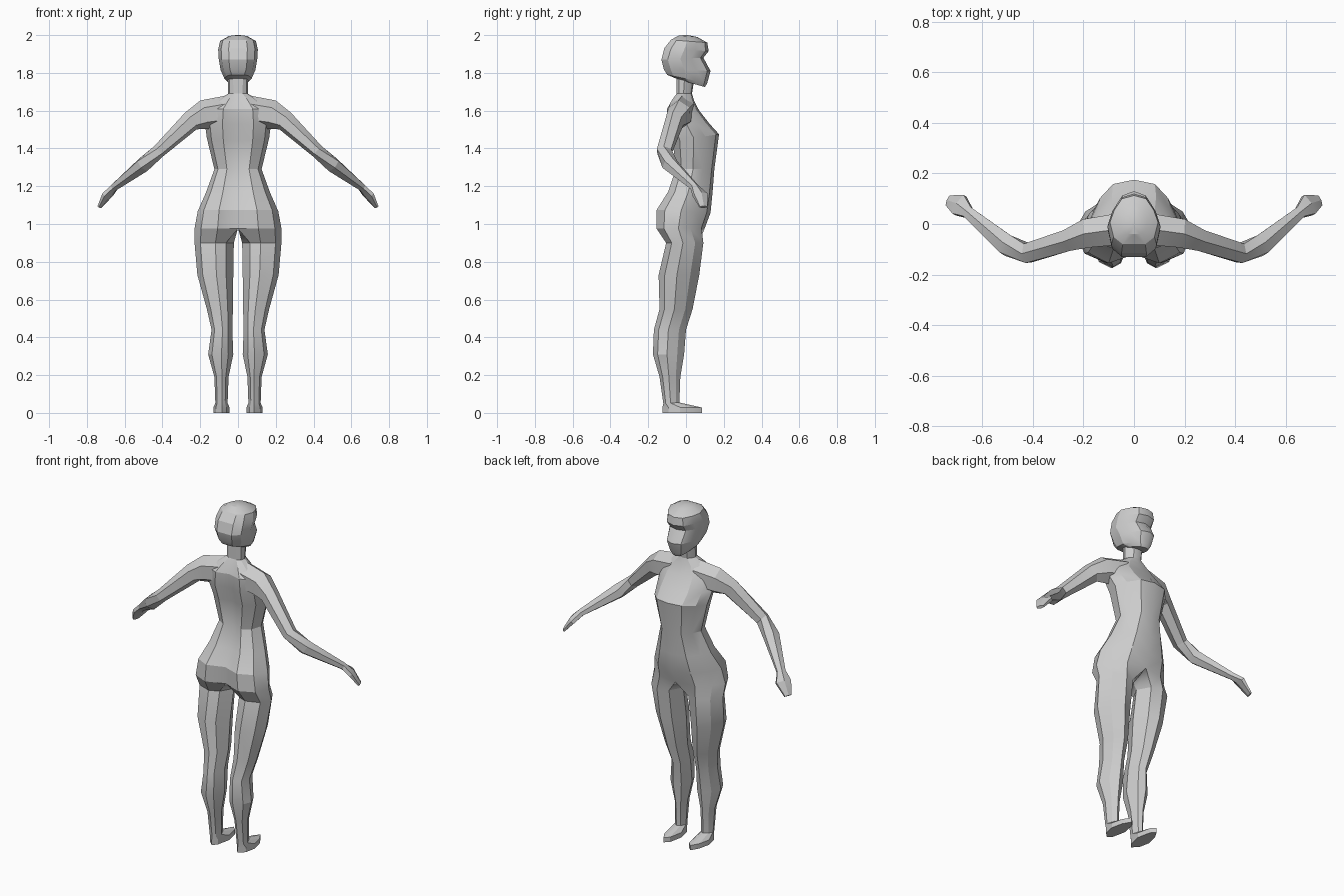
import bpy, bmesh, math
from mathutils import Vector

if "Cube" in bpy.data.objects:
    bpy.data.objects.remove(bpy.data.objects["Cube"])


def loft(name, rings):
    """Skin closed rings, drop faces on the symmetry plane, mirror across x."""
    bm = bmesh.new()
    loops = [[bm.verts.new(p) for p in r] for r in rings]
    n = len(loops[0])
    for a, b in zip(loops, loops[1:]):
        for i in range(n):
            j = (i + 1) % n
            bm.faces.new((a[i], a[j], b[j], b[i]))
    bm.faces.new(loops[0][::-1])
    bm.faces.new(loops[-1])
    bmesh.ops.recalc_face_normals(bm, faces=bm.faces)
    flat = [f for f in bm.faces if all(abs(v.co.x) < 1e-5 for v in f.verts)]
    bmesh.ops.delete(bm, geom=flat, context='FACES')
    me = bpy.data.meshes.new(name)
    bm.to_mesh(me)
    bm.free()
    ob = bpy.data.objects.new(name, me)
    bpy.context.collection.objects.link(ob)
    mod = ob.modifiers.new("mirror", 'MIRROR')
    mod.use_clip = True
    mod.merge_threshold = 0.0005
    bpy.ops.object.select_all(action='DESELECT')
    ob.select_set(True)
    bpy.context.view_layer.objects.active = ob
    bpy.ops.object.shade_smooth_by_angle(angle=math.radians(22))
    return ob


def half_section(zf, zb, xi, xo, yf, yb, yc=None):
    """Eight-point half ring; zf/zb tilt it, yc is the groove depth at the back."""
    d, w = yf - yb, xo - xi
    limb = xi > 0
    s = 0.2 if limb else 0
    pts = [(s, 0.12 if limb else 0), (0.5, 0 if limb else 0.07), (0.82, 0.22 if limb else 0.3),
           (1, 0.55), (0.85, 0.85), (0.47, 1), (s, 0.88 if limb else 1), (0, 0.5)]
    out = []
    for k, (u, v) in enumerate(pts):
        y = yf - v * d
        if k == 6 and yc is not None:
            y = yc
        out.append((xi + u * w, y, zf + (zb - zf) * v))
    return out


# Body: foot, leg, hip, torso and neck in one loft
body = [
    (0, 0, .045, .13, .085, -.125),
    (.028, .03, .045, .13, .085, -.125),
    (.055, .05, .055, .12, -.035, -.12),
    (.19, .19, .05, .125, -.03, -.14),
    (.31, .31, .025, .158, -.01, -.175),
    (.44, .44, .03, .14, 0, -.17),
    (.55, .55, .027, .165, .035, -.14),
    (.73, .73, .025, .215, .07, -.145),
    (.9, .9, .022, .23, .092, -.105),
    (.98, .975, 0, .23, .10, -.155, -.115),
    (1.06, 1.075, 0, .213, .13, -.155, -.12),
    (1.16, 1.17, 0, .17, .14, -.095, -.08),
    (1.29, 1.29, 0, .125, .15, -.055, -.04),
    (1.475, 1.44, 0, .165, .175, -.07, -.05),
    (1.53, 1.53, 0, .175, .125, -.098, -.075),
    (1.6, 1.61, 0, .165, .07, -.10, -.08),
    (1.655, 1.655, 0, .11, .042, -.075, -.065),
    (1.69, 1.69, 0, .052, .032, -.05),
    (1.78, 1.78, 0, .055, .045, -.05),
]
loft("body", [half_section(*r) for r in body])

# Head with brow, eye hollow and chin
head = [
    (1.725, 1.765, 0, .05, .10, -.04),
    (1.745, 1.79, 0, .072, .112, -.10),
    (1.81, 1.82, 0, .092, .13, -.118),
    (1.88, 1.87, 0, .102, .092, -.13),
    (1.915, 1.93, 0, .105, .12, -.115),
    (1.96, 1.975, 0, .095, .113, -.08),
    (1.99, 1.997, 0, .05, .06, -.04),
    (2.0, 2.0, 0, .01, .01, -.01),
]
loft("head", [half_section(*r) for r in head])

# Arm and hand: centre, vertical radius, sideways radius
arm = [
    ((.06, -.02, 1.595), .08, .065),
    ((.18, -.035, 1.578), .075, .06),
    ((.25, -.06, 1.545), .052, .045),
    ((.42, -.115, 1.385), .034, .04),
    ((.50, -.085, 1.315), .04, .042),
    ((.655, .045, 1.195), .02, .024),
    ((.69, .075, 1.155), .018, .045),
    ((.733, .092, 1.09), .009, .022),
]
rings = []
for i, (c, ru, rv) in enumerate(arm):
    a = Vector(arm[max(i - 1, 0)][0])
    b = Vector(arm[min(i + 1, len(arm) - 1)][0])
    t = (b - a).normalized()
    v = t.cross(Vector((0, 0, 1))).normalized()
    u = v.cross(t)
    rings.append([Vector(c) + u * ru * math.cos(k * math.pi / 3) * 1.05
                  + v * rv * math.sin(k * math.pi / 3) * 1.1 for k in range(6)])
loft("arms", rings)
